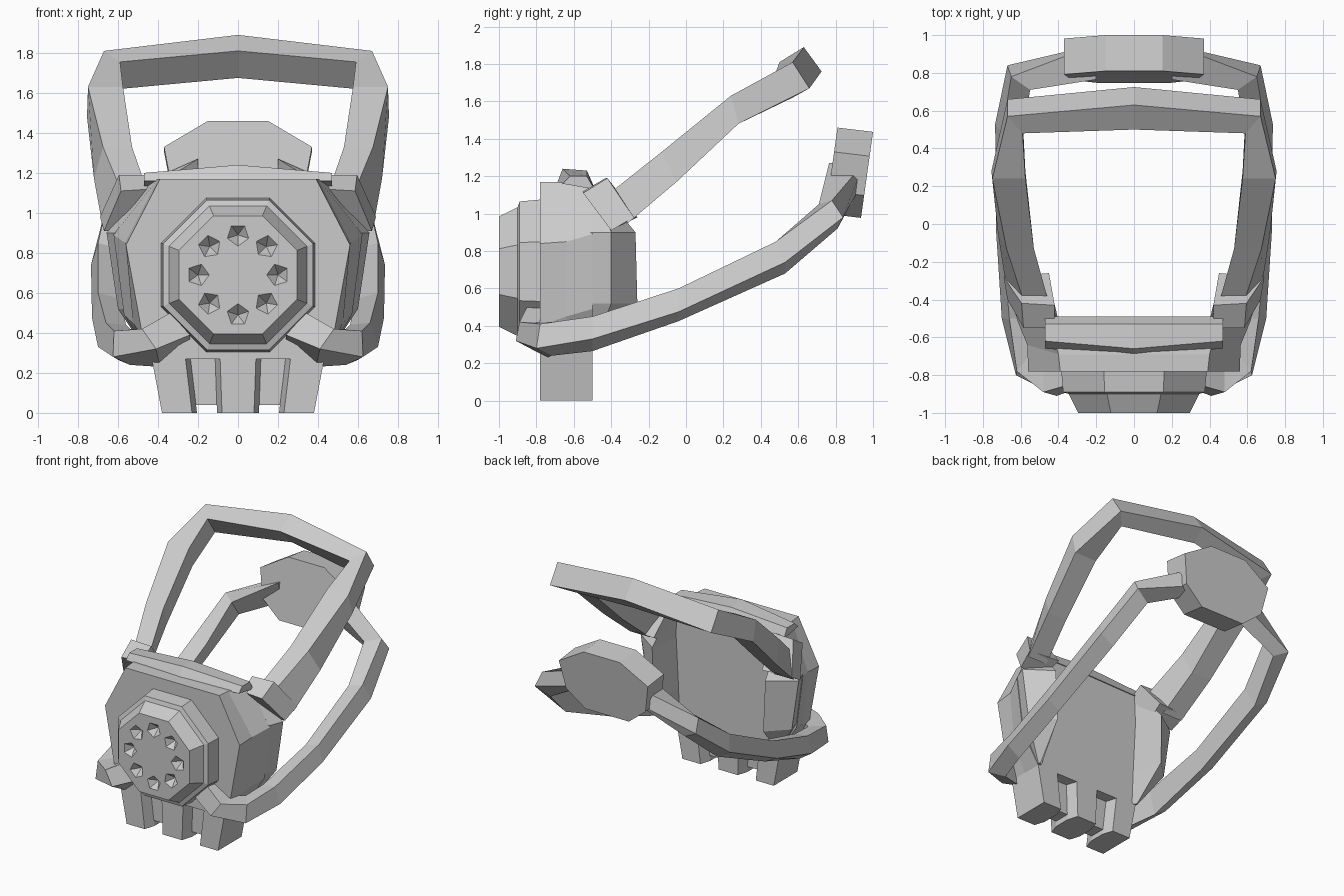
import bpy, bmesh, math
from mathutils import Matrix

cube = bpy.data.objects.get("Cube")
if cube:
    bpy.data.objects.remove(cube)

grey = bpy.data.materials.new("plain_grey")
grey.use_nodes = True
COLOR = (0.6, 0.6, 0.6, 1)
grey.diffuse_color = COLOR
grey.node_tree.nodes["Principled BSDF"].inputs["Base Color"].default_value = COLOR


def finish(name, bm, mirror=False):
    """Turn a bmesh into a flat-shaded object, optionally mirrored across x = 0."""
    if mirror:
        bmesh.ops.mirror(bm, geom=bm.verts[:] + bm.edges[:] + bm.faces[:],
                         matrix=Matrix(), merge_dist=0.001, axis='X')
        bmesh.ops.remove_doubles(bm, verts=bm.verts[:], dist=0.0005)
    bmesh.ops.recalc_face_normals(bm, faces=bm.faces[:])
    mesh = bpy.data.meshes.new(name)
    bm.to_mesh(mesh)
    bm.free()
    mesh.materials.append(grey)
    obj = bpy.data.objects.new(name, mesh)
    bpy.context.collection.objects.link(obj)
    return obj


def loft(name, rings, closed=True, caps=(True, True), mirror=True):
    """Skin a list of equal-length point rings."""
    bm = bmesh.new()
    rows = [[bm.verts.new(p) for p in ring] for ring in rings]
    n = len(rows[0])
    for a, b in zip(rows, rows[1:]):
        for i in range(n if closed else n - 1):
            j = (i + 1) % n
            bm.faces.new((a[i], a[j], b[j], b[i]))
    for row, cap in ((rows[0], caps[0]), (rows[-1], caps[1])):
        if cap:
            bm.faces.new(row)
    return finish(name, bm, mirror)


# Mask shell: half outlines from front to back, top centre to bottom centre
loft("mask_shell", [
    [(0, -.78, 1.17), (.39, -.78, 1.17), (.56, -.78, .84), (.48, -.78, .4), (.43, -.78, .27), (0, -.78, .27)],
    [(0, -.69, 1.17), (.4, -.69, 1.17), (.565, -.64, .85), (.525, -.64, .45), (.43, -.64, .27), (0, -.64, .27)],
    [(0, -.5, 1.16), (.45, -.5, 1.14), (.622, -.5, .89), (.57, -.5, .49), (.43, -.5, .27), (0, -.5, .27)],
], closed=False)

# Cheek flaps wrapping backwards on either side of the flat back
loft("cheek_flaps", [
    [(x, y, z) for x, y in section] for z, section in (
        (1.13, ((.46, -.48), (.44, -.46), (.42, -.51), (.45, -.51))),
        (.9, ((.657, -.4), (.47, -.27), (.43, -.51), (.615, -.51))),
        (.52, ((.6, -.4), (.46, -.26), (.41, -.51), (.565, -.51))),
        (.28, ((.44, -.49), (.43, -.48), (.4, -.51), (.43, -.51))))])

# Brow ridge on top of the shell
loft("brow_ridge", [
    [(0, -.69, 1.16), (0, -.66, 1.24), (0, -.53, 1.23), (0, -.49, 1.14)],
    [(.47, -.66, 1.16), (.47, -.62, 1.2), (.47, -.53, 1.2), (.47, -.49, 1.13)],
], caps=(False, True))


def tooth(name, low, high, grow_in, grow_out, mirror):
    """Chin tooth that swells toward its middle depth."""
    loft(name, [[(low[0] - i, y, 0), (low[1] + o, y, 0), (high[1] + o, y, .29), (high[0] - i, y, .29)]
                for y, i, o in ((-.78, 0, 0), (-.7, grow_in, grow_out),
                                (-.58, grow_in, grow_out), (-.5, 0, 0))], mirror=mirror)


# Chin teeth with recessed webs between them
tooth("chin_tooth_centre", (-.08, .08), (-.09, .09), .025, .025, False)
tooth("chin_teeth_side", (.23, .38), (.265, .435), .025, 0, True)
loft("chin_webs", [[(.05, y, .04), (.27, y, .04), (.3, y, .28), (.05, y, .28)] for y in (-.7, -.58)])


def octagon(apothem, y):
    r = apothem / math.cos(math.pi / 8)
    return [(r * math.cos((k + .5) * math.pi / 4), y,
             .69 + r * math.sin((k + .5) * math.pi / 4)) for k in range(8)]


# Octagonal filter, stepped toward the front
steps = [(.385, -.7), (.385, -.78), (.375, -.89), (.345, -.9), (.34, -.91), (.295, -1)]
canister = loft("filter_canister", [octagon(a, y) for a, y in steps], mirror=False)

# Ring of five-sided pits cut into the filter face
bm = bmesh.new()
for k in range(8):
    a = k * math.pi / 4
    cx, cz = .2 * math.cos(a), .69 + .2 * math.sin(a)
    base = [bm.verts.new((cx + .06 * math.cos(a + math.pi + t * math.tau / 5), -1.004,
                          cz + .06 * math.sin(a + math.pi + t * math.tau / 5))) for t in range(5)]
    tip = bm.verts.new((cx, -.94, cz))
    bm.faces.new(base)
    for i in range(5):
        bm.faces.new((base[i], base[(i + 1) % 5], tip))
cutter = finish("pit_cutter", bm)
cutter.hide_render = True
cutter.hide_viewport = True
cut = canister.modifiers.new("pits", 'BOOLEAN')
cut.operation = 'DIFFERENCE'
cut.solver = 'EXACT'
cut.object = cutter

# Upper head strap: rises from the clips and closes over the top
loft("upper_strap", [
    [(.58, -.42, 1.1), (.45, -.42, 1.1), (.52, -.31, .95), (.68, -.31, .95)],
    [(.675, -.13, 1.33), (.53, -.13, 1.33), (.56, -.05, 1.17), (.72, -.05, 1.17)],
    [(.75, .24, 1.63), (.575, .24, 1.63), (.575, .28, 1.48), (.755, .28, 1.48)],
    [(.67, .57, 1.81), (.59, .48, 1.755), (.59, .57, 1.62), (.67, .66, 1.67)],
    [(0, .63, 1.89), (0, .5, 1.81), (0, .64, 1.675), (0, .725, 1.76)],
], caps=(True, False))

# Clips holding the upper strap to the shell
loft("strap_clips", [
    [(.585, -.55, 1.11), (.42, -.55, 1.12), (.47, -.4, .91), (.67, -.4, .91)],
    [(.595, -.42, 1.19), (.42, -.43, 1.19), (.45, -.26, .98), (.69, -.28, .98)],
])

# Lower strap: from the filter, around the sides, to the back pad
loft("lower_strap", [
    [(.34, -.85, .5), (.34, -.72, .5), (.24, -.72, .35), (.24, -.85, .39)],
    [(.48, -.89, .42), (.48, -.72, .42), (.39, -.74, .23), (.41, -.91, .32)],
    [(.62, -.78, .41), (.54, -.68, .42), (.54, -.72, .24), (.625, -.8, .28)],
    [(.66, -.5, .45), (.56, -.5, .44), (.6, -.5, .265), (.7, -.5, .33)],
    [(.7, -.04, .6), (.59, -.04, .57), (.63, -.04, .425), (.73, -.04, .475)],
    [(.7, .48, .85), (.59, .47, .82), (.63, .53, .68), (.735, .53, .74)],
    [(.65, .78, 1.07), (.55, .71, 1.05), (.56, .81, .92), (.67, .84, .98)],
    [(.2, .95, 1.27), (.2, .765, 1.27), (.2, .8, 1.11), (.2, .93, 1.14)],
])

# Back pad: tilted bevelled plate
outline = [(.15, 1.46), (.37, 1.33), (.33, 1.12), (.18, 1.0)]
outline += [(-x, z) for x, z in reversed(outline)]
loft("back_pad", [[(x, .81 + (z - 1.46) * .14 + d, z - d * .12) for x, z in outline]
                  for d in (0, .19)], mirror=False)
